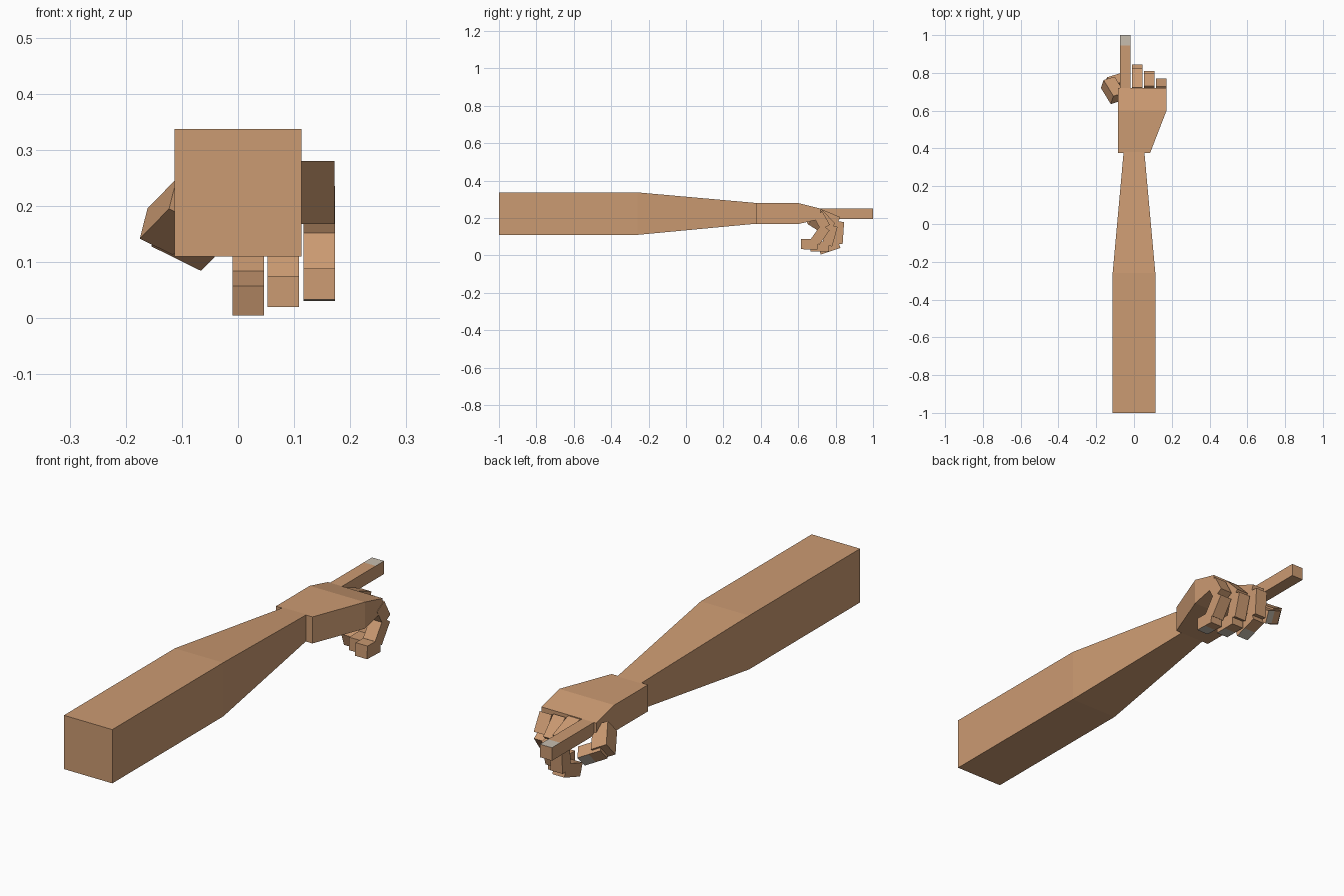
import bpy, bmesh
from mathutils import Vector

if "Cube" in bpy.data.objects:
    bpy.data.objects.remove(bpy.data.objects["Cube"])


def material(name, rgb):
    m = bpy.data.materials.new(name)
    m.diffuse_color = (*rgb, 1)
    m.use_nodes = True
    m.node_tree.nodes["Principled BSDF"].inputs["Base Color"].default_value = m.diffuse_color
    return m


SKIN = material("skin", (0.60, 0.325, 0.168))
NAIL = material("nail", (0.57, 0.51, 0.43))


def loft(name, rings, nail=False):
    """Skin a list of four-corner rings; corners 2-3 form the outer side."""
    bm = bmesh.new()
    loops = [[bm.verts.new(p) for p in ring] for ring in rings]
    bm.faces.new(loops[0])
    bm.faces.new(loops[-1])
    for k in range(len(loops) - 1):
        a, b = loops[k], loops[k + 1]
        for i in range(4):
            j = (i + 1) % 4
            f = bm.faces.new((a[i], a[j], b[j], b[i]))
            if nail and i == 2 and k == len(loops) - 2:
                f.material_index = 1
    bmesh.ops.recalc_face_normals(bm, faces=bm.faces)
    me = bpy.data.meshes.new(name)
    bm.to_mesh(me)
    bm.free()
    me.materials.append(SKIN)
    me.materials.append(NAIL)
    ob = bpy.data.objects.new(name, me)
    bpy.context.collection.objects.link(ob)


def limb(name, stations):
    """Rectangular sections (y, x0, x1, z0, z1) along the arm."""
    loft(name, [[(x0, y, z0), (x1, y, z0), (x1, y, z1), (x0, y, z1)]
                for y, x0, x1, z0, z1 in stations])


def bone(name, start, end, outer, width, depth, nail=0):
    """Box from start to end; outer is the direction of the nail side."""
    start, end = Vector(start), Vector(end)
    d = (end - start).normalized()
    o = Vector(outer)
    o = (o - d * o.dot(d)).normalized() * depth / 2
    s = d.cross(o).normalized() * width / 2
    points = [start] + ([end - d * nail] if nail else []) + [end]
    loft(name, [[p - s - o, p + s - o, p + s + o, p - s + o] for p in points], nail > 0)


# Arm and hand
limb("forearm", [(-1, -.113, .113, .11, .337), (-.26, -.113, .113, .11, .337),
                 (.38, -.055, .055, .17, .28)])
limb("palm", [(.375, -.085, .085, .168, .28), (.6, -.085, .172, .168, .28),
              (.72, -.085, .172, .195, .25)])

# Straight pointing finger
bone("index_finger", (-.046, .715, .2225), (-.046, 1, .2225), (0, 0, 1), .056, .055, .055)

# Curled fingers: (y, z) start and end of each joint
curled = {
    "middle_finger": (.018, [(.712, .222, .814, .18), (.818, .181, .81, .062),
                             (.817, .066, .712, .031)]),
    "ring_finger": (.081, [(.71, .222, .778, .152), (.784, .16, .755, .055),
                           (.765, .048, .665, .048)]),
    "little_finger": (.145, [(.705, .222, .745, .15), (.745, .15, .69, .072),
                             (.705, .058, .615, .061)]),
}
for name, (x, joints) in curled.items():
    for i, (y0, z0, y1, z1) in enumerate(joints):
        outer = (0, z0 - z1, y1 - y0)  # quarter turn from the joint's direction
        bone(f"{name}_joint_{i + 1}", (x, y0, z0), (x, y1, z1), outer,
             .056, .055, .05 if i == 2 else 0)

# Thumb: base runs out and down, tip folds in under the palm
d = Vector((-.052, .085, -.053)).normalized()
u = Vector((.015, .04, .055))
u = (u - d * u.dot(d)).normalized()
v = d.cross(u)
corner = Vector((-.123, .635, .195))
base = corner + u * .035 + v * .034
bone("thumb_base", base, base + d * .113, -v, .07, .068)
tip = corner + d * .10 + u * .035
bone("thumb_tip", tip + v * .03, tip + v * .132, d, .055, .055, .05)
